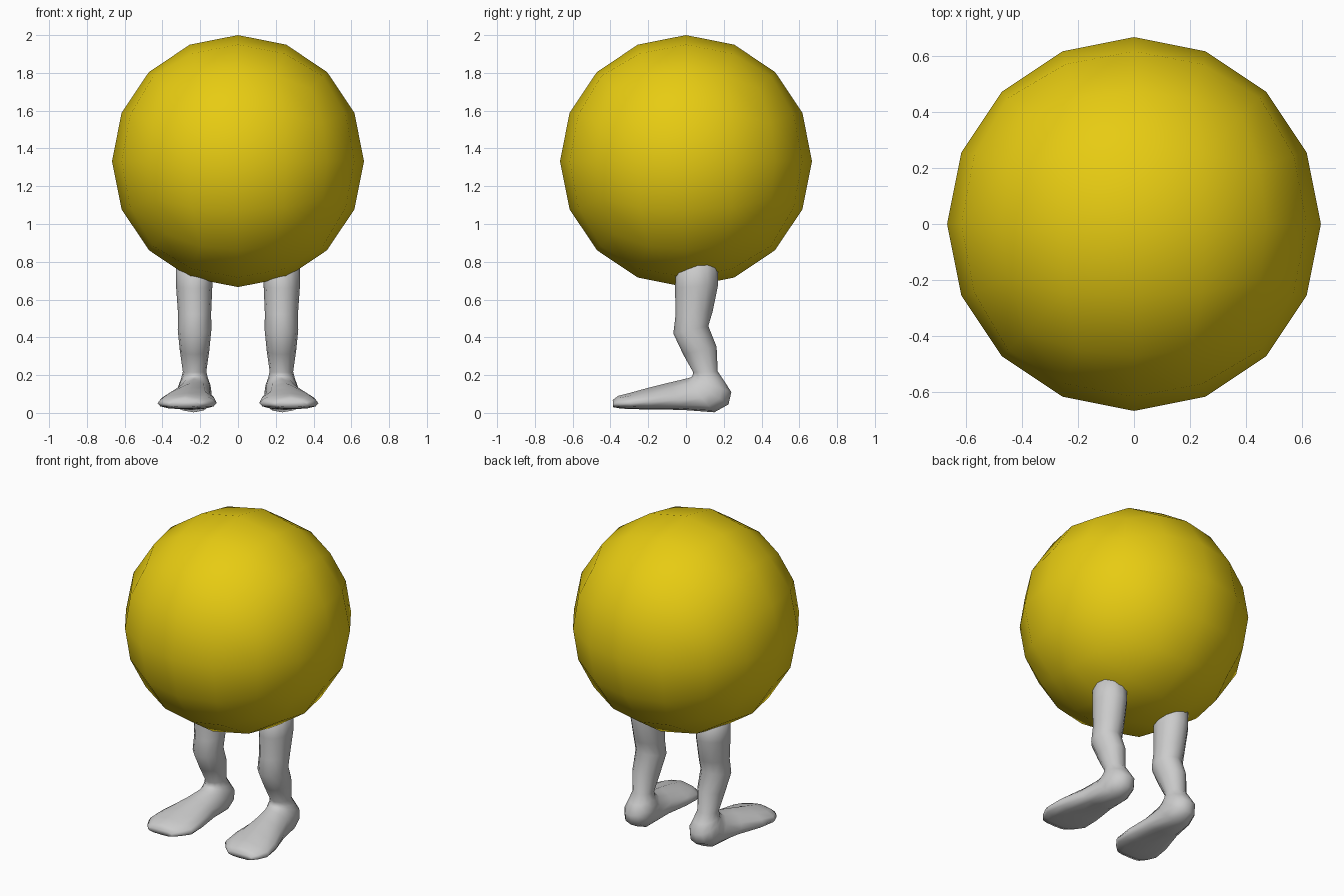
import bpy, bmesh
from math import sin, cos, pi, copysign
from mathutils import Vector

if "Cube" in bpy.data.objects:
    bpy.data.objects.remove(bpy.data.objects["Cube"])

R, CZ, SIDES = 0.667, 1.333, 12


def finish(bm, name, angle=None):
    bmesh.ops.recalc_face_normals(bm, faces=bm.faces)
    mesh = bpy.data.meshes.new(name)
    bm.to_mesh(mesh)
    bm.free()
    for p in mesh.polygons:
        p.use_smooth = True
    ob = bpy.data.objects.new(name, mesh)
    bpy.context.collection.objects.link(ob)
    return ob


# Round body: a cube subdivided twice and pushed out to a sphere
bm = bmesh.new()
bmesh.ops.create_cube(bm, size=2)
for _ in range(2):
    bmesh.ops.subdivide_edges(bm, edges=bm.edges[:], cuts=1, use_grid_fill=True)
    for v in bm.verts:
        v.co.normalize()
for v in bm.verts:
    v.co = v.co * R + Vector((0, 0, CZ))
body = finish(bm, "round_body")
yellow = bpy.data.materials.new("yellow")
yellow.diffuse_color = (0.8, 0.6, 0.006, 1)
yellow.use_nodes = True
yellow.node_tree.nodes["Principled BSDF"].inputs["Base Color"].default_value = yellow.diffuse_color
body.data.materials.append(yellow)

# Leg sections, hip to toe:
# front/top y, z, back/bottom y, z, centre x, half width, flatness of sole
SECTIONS = [
    (-0.05, 0.84, 0.17, 0.84, 0.232, 0.098, 0),
    (-0.058, 0.66, 0.170, 0.68, 0.232, 0.096, 0),
    (-0.055, 0.52, 0.142, 0.54, 0.230, 0.088, 0),
    (-0.067, 0.42, 0.118, 0.46, 0.230, 0.089, 0),
    (-0.015, 0.31, 0.162, 0.35, 0.230, 0.078, 0),
    (0.038, 0.215, 0.168, 0.22, 0.230, 0.062, 0),
    (0.034, 0.195, 0.205, 0.165, 0.230, 0.072, 0),
    (0.025, 0.188, 0.240, 0.110, 0.230, 0.084, 0.1),
    (0.012, 0.184, 0.225, 0.045, 0.232, 0.092, 0.3),
    (-0.005, 0.18, 0.150, 0.003, 0.235, 0.094, 0.6),
    (-0.09, 0.16, -0.02, 0.016, 0.248, 0.112, 1),
    (-0.21, 0.130, -0.18, 0.018, 0.263, 0.148, 1),
    (-0.30, 0.105, -0.29, 0.020, 0.270, 0.156, 1),
    (-0.36, 0.090, -0.345, 0.023, 0.278, 0.120, 1),
    (-0.388, 0.068, -0.385, 0.030, 0.283, 0.085, 1),
]


def build_leg(name, side):
    bm = bmesh.new()
    rings = []
    for fy, fz, by, bz, cx, hw, flat in SECTIONS:
        ring = []
        for i in range(SIDES):
            a = 2 * pi * i / SIDES
            s, c = sin(a), cos(a)
            # feet are widest near the sole, which is flattened
            u = ((1 - c) / 2) ** (1 - 0.35 * flat)
            w = copysign(abs(s) ** (1 - 0.3 * flat), s) * hw if abs(s) > 1e-6 else 0
            ring.append(bm.verts.new((side * (cx + w),
                                      fy + (by - fy) * u, fz + (bz - fz) * u)))
        rings.append(ring)
    for r0, r1 in zip(rings, rings[1:]):
        for i in range(SIDES):
            j = (i + 1) % SIDES
            bm.faces.new((r0[i], r0[j], r1[j], r1[i]))
    bm.faces.new(rings[0])
    bm.faces.new(rings[-1])
    return finish(bm, name)


# Mirrored pair of legs with feet
for name, side in (("left_leg", 1), ("right_leg", -1)):
    build_leg(name, side)
